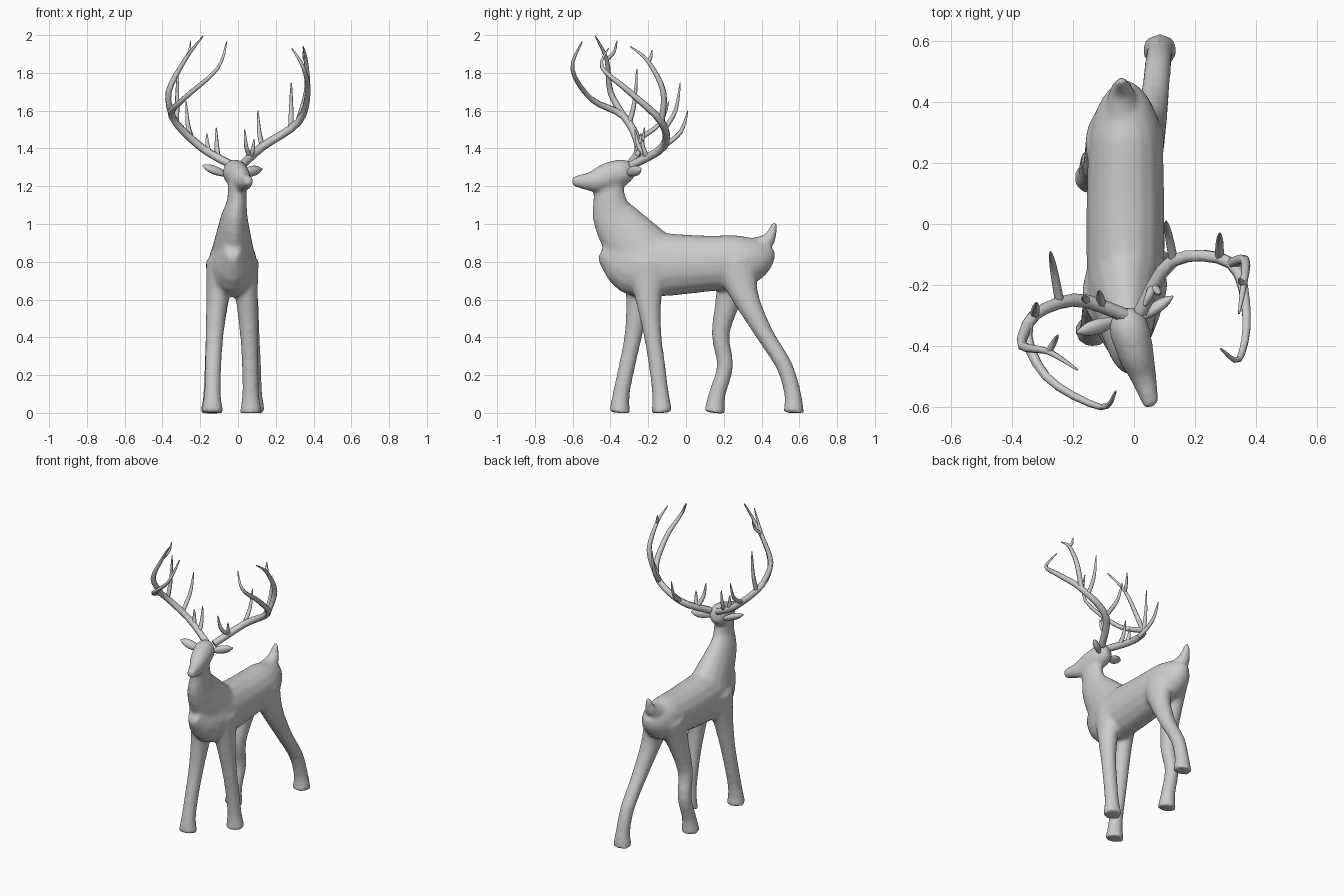
import bpy, bmesh, math
from mathutils import Vector

cube = bpy.data.objects.get("Cube")
if cube:
    bpy.data.objects.remove(cube)

grey = bpy.data.materials.new("plain grey")
grey.use_nodes = True
colour = (0.6, 0.6, 0.6, 1)
grey.diffuse_color = colour
grey.node_tree.nodes["Principled BSDF"].inputs["Base Color"].default_value = colour


def link(name, data):
    data.materials.append(grey)
    ob = bpy.data.objects.new(name, data)
    bpy.context.scene.collection.objects.link(ob)
    return ob


def finish(name, bm):
    """Turn a bmesh into a smooth shaded object."""
    bmesh.ops.recalc_face_normals(bm, faces=bm.faces)
    for face in bm.faces:
        face.smooth = True
    mesh = bpy.data.meshes.new(name)
    bm.to_mesh(mesh)
    bm.free()
    return link(name, mesh)


def flow(controls, steps):
    """Smooth path through control tuples of any length."""
    points = [Vector(c) for c in controls]
    path = []
    for i in range(len(points) - 1):
        a, b = points[i], points[i + 1]
        before = points[max(i - 1, 0)]
        after = points[min(i + 2, len(points) - 1)]
        for k in range(steps):
            t = k / steps
            path.append((a * 2 + (b - before) * t
                         + (before * 2 - a * 5 + b * 4 - after) * t ** 2
                         + (a * 3 - before - b * 3 + after) * t ** 3) / 2)
    return path + [points[-1]]


def tube(bm, controls, sides=16):
    """Loft ellipses given as (x, y, z, half width, half depth)."""
    rings = flow(controls, 3)
    centres = [Vector(ring[:3]) for ring in rings]
    last = len(rings) - 1
    loops = []
    for i, ring in enumerate(rings):
        along = (centres[min(i + 1, last)] - centres[max(i - 1, 0)]).normalized()
        side = Vector((1, 0, 0))
        side = (side - along * side.dot(along)).normalized()
        up = along.cross(side)
        loop = []
        for k in range(sides):
            angle = math.tau * k / sides
            offset = side * ring[3] * math.cos(angle) + up * ring[4] * math.sin(angle)
            loop.append(bm.verts.new(centres[i] + offset))
        loops.append(loop)
    for low, high in zip(loops, loops[1:]):
        for k in range(sides):
            n = (k + 1) % sides
            bm.faces.new((low[k], low[n], high[n], high[k]))
    bm.faces.new(loops[0][::-1])
    bm.faces.new(loops[-1])


def leg(bm, hip_x, foot_x, depths_along):
    """All legs share heights and thickness; only the stride differs."""
    heights = (.8, .62, .42, .25, .1, 0)
    widths = (.08, .06, .048, .044, .045, .06)
    depths = (.125, .073, .048, .044, .045, .056)
    rings = []
    for y, z, w, d in zip(depths_along, heights, widths, depths):
        x = foot_x + (hip_x - foot_x) * (z / heights[0]) ** 2
        rings.append((x, y, z, w, d))
    tube(bm, rings)


# Torso, rump to chest
skin = bmesh.new()
spine = -.028
torso = [(.445, .88, .03, .04), (.4, .845, .08, .095), (.3, .805, .118, .138), (.1, .79, .128, .15),
         (-.15, .785, .128, .17), (-.3, .8, .115, .165), (-.44, .87, .04, .06)]
tube(skin, [(spine, *ring) for ring in torso])

# Neck, head turned to the left, and tail
tube(skin, [(-.005, -.41, 1.25, .05, .08), (-.005, -.405, 1.13, .052, .088),
            (-.02, -.37, 1.02, .074, .125), (spine, -.22, .82, .12, .18)])
tube(skin, [(-.035, -.28, 1.28, .03, .04), (-.02, -.33, 1.275, .065, .07), (.005, -.42, 1.25, .06, .072),
            (.03, -.5, 1.225, .044, .054), (.058, -.6, 1.228, .026, .026)])
tube(skin, [(-.04, .36, .87, .06, .06), (-.04, .44, .92, .04, .036), (-.04, .47, 1.01, .014, .012)])

# Legs in mid stride: front left, front right, hind left, hind right
leg(skin, .03, .068, (-.2, -.2, -.178, -.153, -.135, -.127))
leg(skin, -.09, -.136, (-.22, -.247, -.277, -.312, -.343, -.352))
leg(skin, .02, .085, (.26, .312, .415, .52, .565, .57))
leg(skin, -.08, -.14, (.27, .23, .183, .207, .165, .15))

# Fuse everything into one soft skin
body = finish("body", skin)
remesh = body.modifiers.new("fuse", "REMESH")
remesh.mode = "VOXEL"
remesh.voxel_size = 0.012
remesh.use_smooth_shade = True
soften = body.modifiers.new("soften", "SMOOTH")
soften.factor = 0.5
soften.iterations = 8


# Ears: flattened leaf shapes
def ear(name, base, tip):
    bm = bmesh.new()
    base, tip = Vector(base), Vector(tip)
    rings = []
    for t, thickness in ((0, .5), (.4, 1), (.75, .85), (1, .15)):
        rings.append((*base.lerp(tip, t), thickness * .02, thickness * .028))
    tube(bm, rings, 10)
    finish(name, bm)


ear("left_ear", (.02, -.31, 1.27), (.128, -.238, 1.29))
ear("right_ear", (-.06, -.32, 1.26), (-.188, -.357, 1.31))


# Antlers: tapered branches, with tines that spread first and then rise
def branch(curve, controls, thickness):
    path = flow(controls, 4)
    spline = curve.splines.new("POLY")
    spline.points.add(len(path) - 1)
    for i, (point, co) in enumerate(zip(spline.points, path)):
        point.co = (*co, 1)
        point.radius = thickness * (1 - .85 * (i / (len(path) - 1)) ** 2)
    return path


def tine(curve, start, tip, thickness=.015):
    tip = Vector(tip)
    middle = start.lerp(tip, .7)
    middle.z = start.z + (tip.z - start.z) * .4
    branch(curve, [start, middle, tip], thickness)


def antler(name, beam, fork, twig, tines):
    curve = bpy.data.curves.new(name, "CURVE")
    curve.dimensions = "3D"
    curve.bevel_depth = 1
    curve.bevel_resolution = 1
    curve.use_fill_caps = True
    main = branch(curve, beam, .023)
    upper = branch(curve, [main[8], *fork], .018)
    tine(curve, upper[8], twig, .011)
    for step, tip in tines:
        tine(curve, main[step], tip)
    link(name, curve)


antler("left_antler",
       beam=[(.02, -.29, 1.31), (.13, -.12, 1.41), (.32, -.13, 1.54),
             (.37, -.3, 1.7), (.345, -.445, 1.83), (.285, -.41, 1.93)],
       fork=[(.365, -.12, 1.7), (.36, -.2, 1.86), (.345, -.295, 1.94)],
       twig=(.345, -.18, 1.92),
       tines=[(2, (.035, -.27, 1.5)), (2, (.085, -.23, 1.45)),
              (4, (.105, .01, 1.6)), (7, (.282, -.03, 1.75))])
antler("right_antler",
       beam=[(-.03, -.3, 1.31), (-.2, -.25, 1.41), (-.35, -.33, 1.57),
             (-.29, -.5, 1.66), (-.11, -.602, 1.82), (-.06, -.55, 1.965)],
       fork=[(-.367, -.4, 1.7), (-.28, -.42, 1.87), (-.185, -.48, 1.995)],
       twig=(-.25, -.365, 1.97),
       tines=[(2, (-.115, -.22, 1.51)), (3, (-.165, -.24, 1.48)),
              (5, (-.275, -.09, 1.65)), (7, (-.32, -.26, 1.82))])
